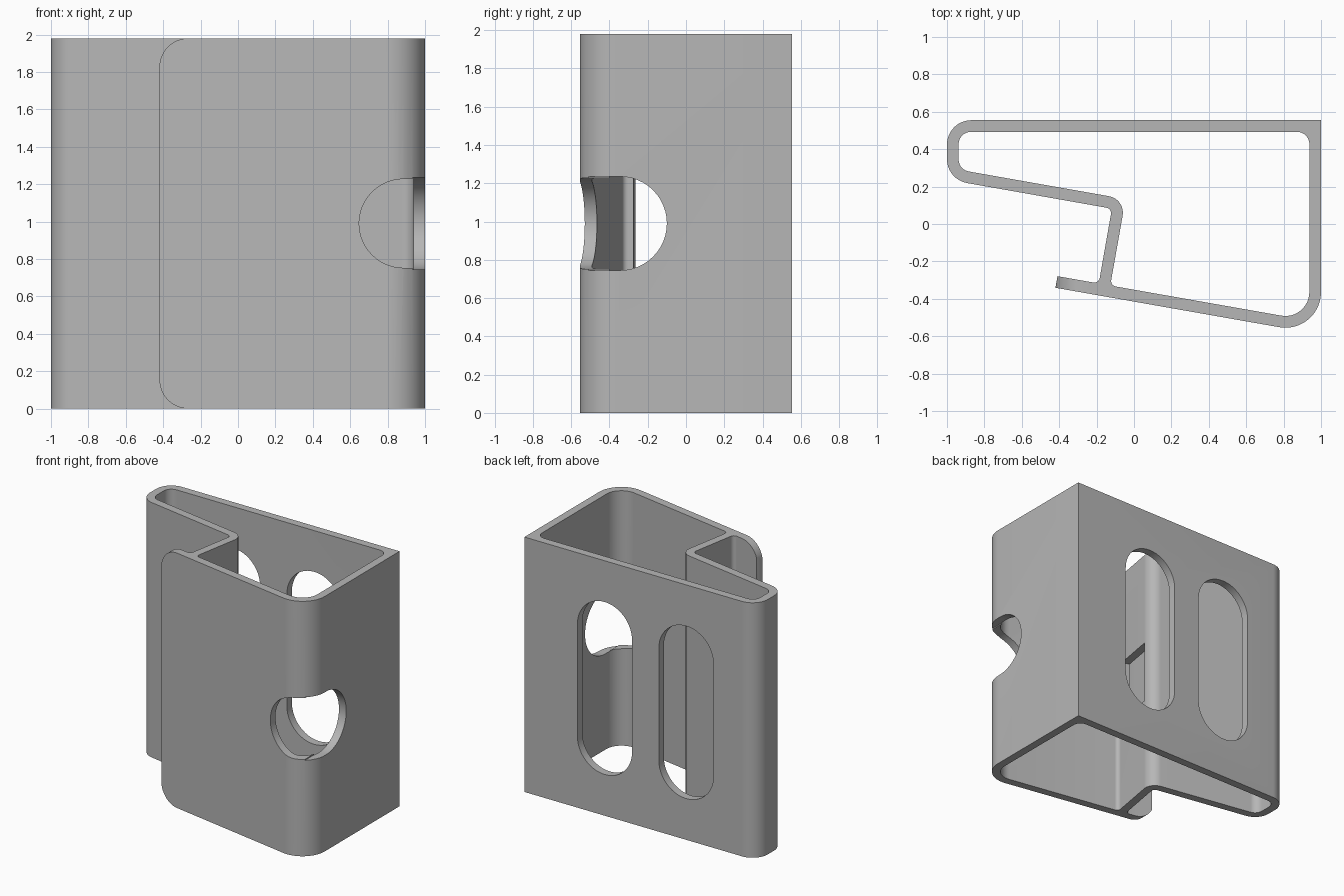
import bpy, bmesh, math
from mathutils import Vector

cube = bpy.data.objects.get("Cube")
if cube:
    bpy.data.objects.remove(cube, do_unlink=True)

HEIGHT = 1.98
MID = HEIGHT / 2


def rounded(corners, steps=12):
    """Turn (x, y, radius) corners into a filleted outline."""
    pts = []
    for i, (x, y, r) in enumerate(corners):
        p = Vector((x, y))
        if r == 0:
            pts.append(p)
            continue
        a = (Vector(corners[i - 1][:2]) - p).normalized()
        b = (Vector(corners[(i + 1) % len(corners)][:2]) - p).normalized()
        half = a.angle(b) / 2
        centre = p + (a + b).normalized() * r / math.sin(half)
        start = p + a * r / math.tan(half) - centre
        end = p + b * r / math.tan(half) - centre
        sweep = math.pi - 2 * half
        for k in range(steps + 1):
            t = k / steps
            pts.append(centre + (start * math.sin((1 - t) * sweep)
                                 + end * math.sin(t * sweep)) / math.sin(sweep))
    return pts


def arc(cx, cy, r, a0, a1, steps=24):
    angles = [math.radians(a0 + (a1 - a0) * k / steps) for k in range(steps + 1)]
    return [(cx + r * math.cos(a), cy + r * math.sin(a)) for a in angles]


def prism(name, outline, axis, low, high):
    """Extrude a flat outline along one axis."""
    place = {"X": lambda a, b, t: (t, a, b),
             "Y": lambda a, b, t: (a, t, b),
             "Z": lambda a, b, t: (a, b, t)}[axis]
    bm = bmesh.new()
    lower = [bm.verts.new(place(a, b, low)) for a, b in outline]
    upper = [bm.verts.new(place(a, b, high)) for a, b in outline]
    bm.faces.new(lower)
    bm.faces.new(upper)
    n = len(outline)
    for i in range(n):
        j = (i + 1) % n
        bm.faces.new((lower[i], lower[j], upper[j], upper[i]))
    bmesh.ops.recalc_face_normals(bm, faces=bm.faces)
    mesh = bpy.data.meshes.new(name)
    bm.to_mesh(mesh)
    bm.free()
    obj = bpy.data.objects.new(name, mesh)
    bpy.context.collection.objects.link(obj)
    return obj


# Extruded body with its fin
body = prism("bracket_body", rounded([
    (-1, .555, .13), (1, .555, 0), (1, -.591, .19), (-.42, -.341, 0),
    (-.409, -.279, 0), (-.1885, -.318, .03), (-.118, .082, .03),
    (-1, .238, .13)]), "Z", 0, HEIGHT)

cutters = []

# Hollow inside
cutters.append(prism("cavity_cutter", rounded([
    (-.9375, .4925, .065), (.9375, .4925, .065), (.9375, -.5164, .128),
    (-.127, -.329, .03), (-.045, .133, .09), (-.9375, .2904, .065)]),
    "Z", -.1, HEIGHT + .1))

# Two tall slots in the back wall
R = .235
for x in (.31, -.39):
    outline = arc(x, 1.66 - R, R, 0, 180) + arc(x, .32 + R, R, 180, 360)
    cutters.append(prism("back_slot_cutter", outline, "Y", .46, .7))

# Round opening wrapping the front right corner
front = arc(.885, MID, .2375, 90, 270) + [(1.1, MID - .2375), (1.1, MID + .2375)]
cutters.append(prism("front_hole_cutter", front, "Y", -.7, -.33))
side = arc(-.345, MID, .245, -90, 90) + [(-.7, MID + .245), (-.7, MID - .245)]
cutters.append(prism("side_hole_cutter", side, "X", .932, 1.1))

# Window in the slanted web
tilt = math.radians(10)
along = Vector((math.sin(tilt), math.cos(tilt)))
across = Vector((math.cos(tilt), -math.sin(tilt)))
base = Vector((-.118, -.275))
window = [base + across * s + along * t
          for s, t in ((.05, 0), (.05, .33), (-.1, .33), (-.1, 0))]
cutters.append(prism("web_window_cutter", window, "Z", MID - .245, MID + .245))

# Rounded ends of the fin
r = .155
lower = arc(-.42 + r, r, r, 270, 180) + [(-.5, r), (-.5, -.1), (-.42 + r, -.1)]
upper = [(x, HEIGHT - z) for x, z in lower]
for outline in (lower, upper):
    cutters.append(prism("fin_corner_cutter", outline, "Y", -.5, -.2))

bpy.ops.object.select_all(action="DESELECT")
body.select_set(True)
bpy.context.view_layer.objects.active = body
for cutter in cutters:
    cutter.hide_render = True
    mod = body.modifiers.new("cut", "BOOLEAN")
    mod.operation = "DIFFERENCE"
    mod.solver = "EXACT"
    mod.object = cutter
    bpy.ops.object.modifier_apply(modifier=mod.name)
    bpy.data.objects.remove(cutter, do_unlink=True)

# Plain grey finish
grey = bpy.data.materials.new("plain_grey")
grey.use_nodes = True
colour = (.47, .47, .47, 1)
grey.diffuse_color = colour
grey.node_tree.nodes["Principled BSDF"].inputs["Base Color"].default_value = colour
body.data.materials.clear()
body.data.materials.append(grey)

bpy.ops.object.shade_smooth_by_angle(angle=math.radians(30))
